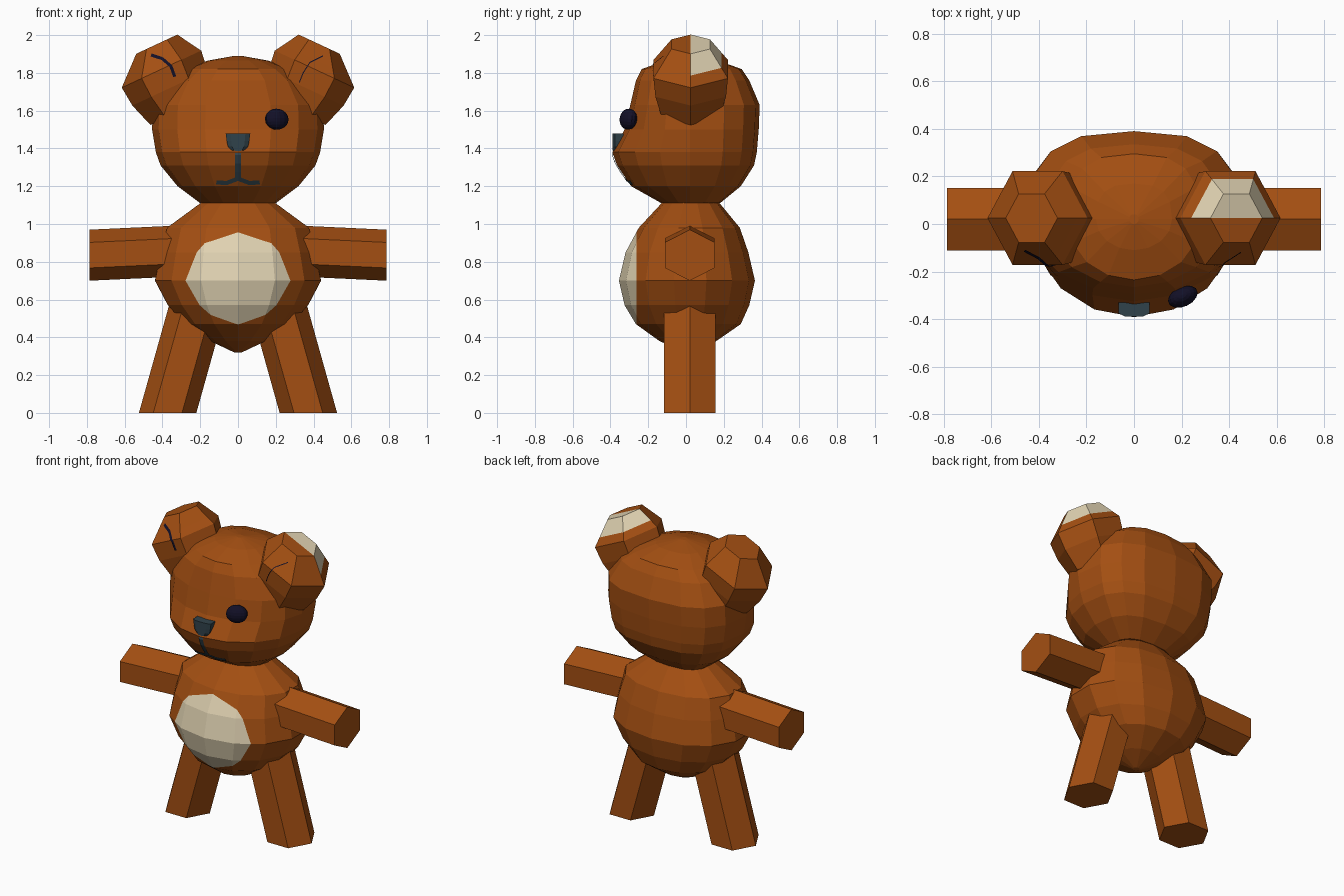
import bpy, bmesh, math
from mathutils import Vector
from mathutils.bvhtree import BVHTree

if "Cube" in bpy.data.objects:
    bpy.data.objects.remove(bpy.data.objects["Cube"])


def material(name, rgb):
    m = bpy.data.materials.new(name)
    m.diffuse_color = (*rgb, 1)
    m.use_nodes = True
    m.node_tree.nodes["Principled BSDF"].inputs["Base Color"].default_value = m.diffuse_color
    return m


BROWN = material("brown fur", (0.37, 0.078, 0.006))
CREAM = material("cream patch", (0.74, 0.64, 0.44))
NAVY = material("dark navy", (0.006, 0.005, 0.02))
SLATE = material("dark slate", (0.03, 0.055, 0.07))


def finish(name, bm, *mats, fix=True):
    if fix:
        bmesh.ops.recalc_face_normals(bm, faces=bm.faces)
    me = bpy.data.meshes.new(name)
    bm.to_mesh(me)
    ob = bpy.data.objects.new(name, me)
    bpy.context.collection.objects.link(ob)
    for m in mats:
        me.materials.append(m)
    return ob


def loft(rings):
    """Skin a list of equal-length rings and cap both ends."""
    bm = bmesh.new()
    vs = [[bm.verts.new(p) for p in r] for r in rings]
    n = len(vs[0])
    for a, b in zip(vs, vs[1:]):
        for i in range(n):
            j = (i + 1) % n
            bm.faces.new((a[i], a[j], b[j], b[i]))
    bm.faces.new(vs[0])
    bm.faces.new(vs[-1])
    return bm, vs


def round_ring(z, rx, yf, yb, n, power):
    """Horizontal ring, elliptical in front and squarer at the back."""
    cy, pts = 0.02, []
    for i in range(n):
        a = 2 * math.pi * i / n
        s, c = math.sin(a), math.cos(a)
        if c >= 0:
            pts.append(Vector((rx * s, cy + (yf - cy) * c, z)))
        else:
            e = 2 / power
            pts.append(Vector((rx * math.copysign(abs(s) ** e, s), cy + (yb - cy) * abs(c) ** e, z)))
    return pts


def hex_ring(center, u, v):
    c, u, v = Vector(center), Vector(u), Vector(v)
    return [c + u * math.cos(k * math.pi / 3) + v * math.sin(k * math.pi / 3) for k in range(6)]


# Head
head_rows = [(1.11, .20, -.13, .18), (1.20, .32, -.29, .29), (1.31, .41, -.365, .36),
             (1.38, .435, -.39, .375), (1.50, .455, -.325, .385), (1.63, .45, -.295, .39),
             (1.76, .37, -.265, .335), (1.82, .28, -.235, .295), (1.865, .16, -.11, .17),
             (1.89, .02, 0, .04)]
head, _ = loft([round_ring(*r, 16, 2.7) for r in head_rows])
bmesh.ops.recalc_face_normals(head, faces=head.faces)
trees = [BVHTree.FromBMesh(head)]
finish("head", head, BROWN)

# Body, with the belly patch cut off by an upright plane
body_rows = [(1.12, .19, -.12, .17), (.98, .385, -.25, .285), (.85, .42, -.32, .33),
             (.70, .45, -.355, .365), (.57, .38, -.325, .335), (.47, .29, -.265, .29),
             (.38, .15, -.14, .16), (.32, .02, 0, .04)]
body, _ = loft([round_ring(*r, 14, 2.2) for r in body_rows])
cut_y = -.263
bmesh.ops.bisect_plane(body, geom=body.verts[:] + body.edges[:] + body.faces[:],
                       plane_co=(0, cut_y, 0), plane_no=(0, 1, 0))
for f in body.faces:
    f.material_index = int(f.calc_center_median().y < cut_y)
finish("body", body, BROWN, CREAM)

# Ears, arms and legs
tilt = math.radians(25)
for s, side in ((1, "right"), (-1, "left")):
    u = Vector((math.cos(tilt) * s, 0, -math.sin(tilt)))
    axis = Vector((math.sin(tilt) * s, 0, math.cos(tilt)))
    cy = .025
    stations = [(.30, 1.60, .18), (.36, 1.72, .22), (.405, 1.82, .232),
                (.414, 1.867, .192), (.43, 1.952, .12)]
    ear, vs = loft([hex_ring((x * s, cy, z), u * r, (0, r * .98, 0)) for x, z, r in stations])
    bmesh.ops.connect_verts(ear, verts=[vs[-1][0], vs[-1][3]])
    if s > 0:  # cream patch on the back half of one ear tip
        limit = Vector((.414, 0, 1.867)).dot(axis)
        for f in ear.faces:
            c = f.calc_center_median()
            f.material_index = int(c.y > cy and c.dot(axis) > limit)
    bmesh.ops.recalc_face_normals(ear, faces=ear.faces)
    trees.append(BVHTree.FromBMesh(ear))
    finish(side + "_ear", ear, BROWN, CREAM)

    arm, _ = loft([hex_ring((x * s, .02, z), (0, 0, r), (0, r * 1.13, 0))
                   for x, z, r in ((.25, .86, .135), (.785, .835, .135))])
    finish(side + "_arm", arm, BROWN)

    leg, _ = loft([hex_ring((x * s, .02, z), (.152, 0, 0), (0, .158, 0))
                   for x, z in ((.3725, 0), (.21, .58))])
    finish(side + "_leg", leg, BROWN)


# Painted lines laid on the front surface
def front_y(x, z):
    hits = [t.ray_cast(Vector((x, -2, z)), Vector((0, 1, 0)))[0] for t in trees]
    return min((h.y for h in hits if h), default=0)


def painted_line(name, pts, width, mat):
    pts = [Vector(p) for p in pts]
    fine = [a.lerp(b, k / 4) for a, b in zip(pts, pts[1:]) for k in range(4)] + [pts[-1]]
    bm, rows = bmesh.new(), []
    for i, p in enumerate(fine):
        d = (fine[min(i + 1, len(fine) - 1)] - fine[max(i - 1, 0)]).normalized()
        off = Vector((-d.y, d.x)) * width / 2
        rows.append([bm.verts.new((q.x, front_y(q.x, q.y) - .007, q.y))
                     for q in (p - off, p, p + off)])
    for a, b in zip(rows, rows[1:]):
        for k in range(2):
            bm.faces.new((a[k], a[k + 1], b[k + 1], b[k]))
    bm.normal_update()
    for f in bm.faces:
        if f.normal.y > 0:
            f.normal_flip()
    finish(name, bm, mat, fix=False)


painted_line("mouth_stem", [(0, 1.41), (0, 1.23)], .03, SLATE)
painted_line("mouth_smile", [(-.115, 1.22), (-.06, 1.217), (0, 1.24), (.06, 1.217), (.115, 1.22)],
             .022, SLATE)
painted_line("left_ear_mark", [(-.46, 1.895), (-.40, 1.875), (-.355, 1.835), (-.335, 1.78)], .016, NAVY)
painted_line("right_ear_mark", [(.45, 1.89), (.38, 1.855), (.345, 1.80), (.325, 1.75)], .005, NAVY)

# Nose: tapered rounded block
nose_rows = [(1.39, .035), (1.41, .053), (1.44, .06), (1.478, .065)]
nose, _ = loft([[(-w, -.33, z), (-w, -.375, z), (-w * .6, -.388, z),
                 (w * .6, -.388, z), (w, -.375, z), (w, -.33, z)] for z, w in nose_rows])
finish("nose", nose, SLATE)

# Single eye
eye = bmesh.new()
bmesh.ops.create_uvsphere(eye, u_segments=14, v_segments=10, radius=1)
ob = finish("eye", eye, NAVY)
ob.scale = (.066, .042, .056)
ob.location = (.205, -.305, 1.555)
ob.rotation_euler = (math.radians(-8), 0, math.radians(25))
